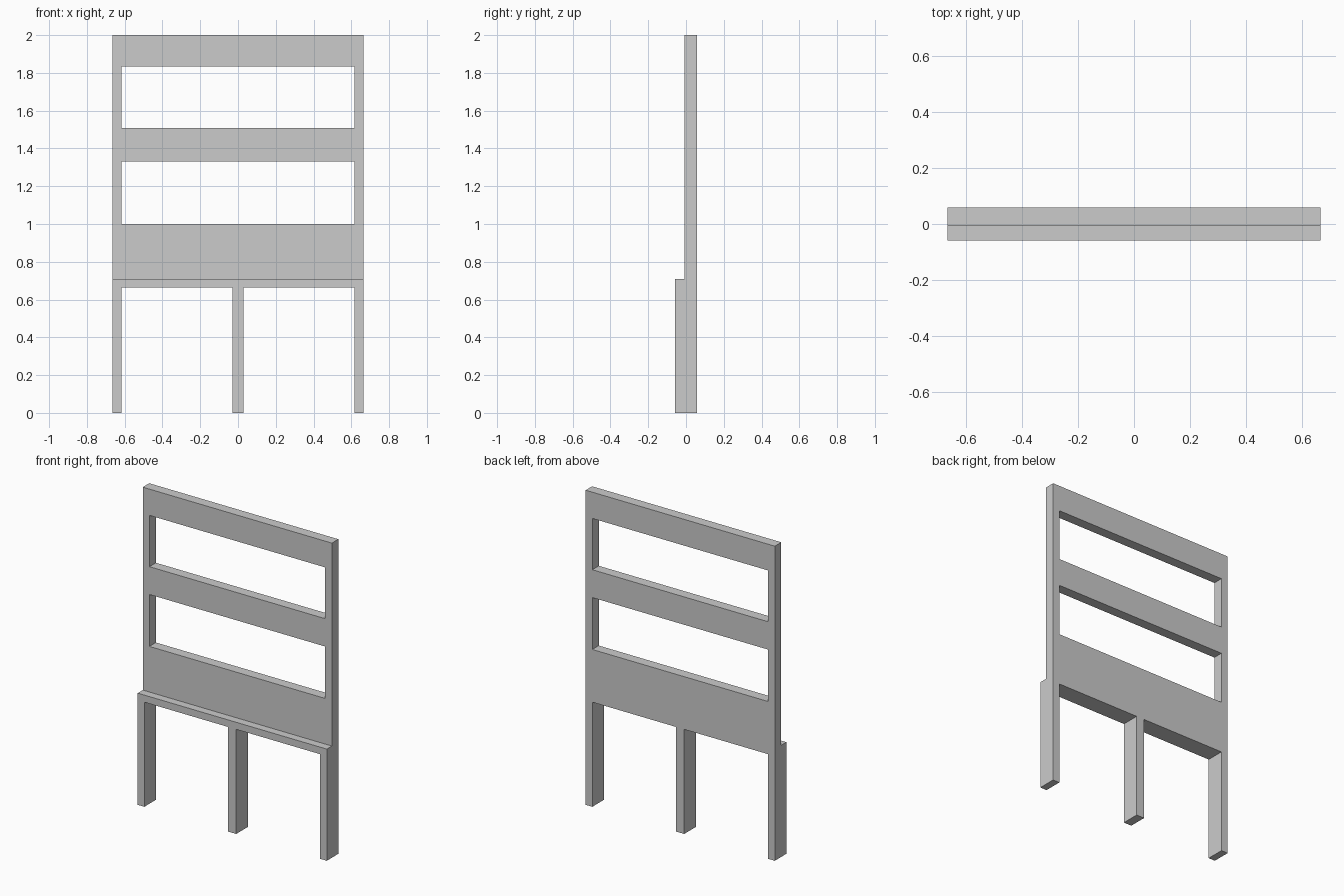
import bpy, bmesh

if "Cube" in bpy.data.objects:
    bpy.data.objects.remove(bpy.data.objects["Cube"])

HALF_W, INNER = 0.665, 0.618      # outer and inner half width
FRONT, STEP, BACK = -0.058, -0.007, 0.058

# Stepped side profile (y, z), swept along the width
profile = [(FRONT, 0), (BACK, 0), (BACK, 2), (STEP, 2), (STEP, 0.71), (FRONT, 0.71)]
bm = bmesh.new()
face = bm.faces.new([bm.verts.new((-HALF_W, y, z)) for y, z in profile])
swept = bmesh.ops.extrude_face_region(bm, geom=[face])["geom"]
bmesh.ops.translate(bm, vec=(2 * HALF_W, 0, 0),
                    verts=[g for g in swept if isinstance(g, bmesh.types.BMVert)])
bmesh.ops.recalc_face_normals(bm, faces=bm.faces)
mesh = bpy.data.meshes.new("slatted_frame")
bm.to_mesh(mesh)
bm.free()
frame = bpy.data.objects.new("slatted_frame", mesh)
bpy.context.collection.objects.link(frame)


def cut_opening(name, x0, x1, z0, z1):
    """Cut a rectangular opening right through the frame."""
    bpy.ops.mesh.primitive_cube_add(size=1, location=((x0 + x1) / 2, 0, (z0 + z1) / 2))
    cutter = bpy.context.object
    cutter.name = name
    cutter.scale = (x1 - x0, 0.5, z1 - z0)
    cutter.hide_render = True
    mod = frame.modifiers.new(name, 'BOOLEAN')
    mod.operation = 'DIFFERENCE'
    mod.solver = 'EXACT'
    mod.object = cutter
    bpy.context.view_layer.objects.active = frame
    bpy.ops.object.modifier_apply(modifier=mod.name)
    bpy.data.objects.remove(cutter)


# Openings between the rails
cut_opening("upper_opening", -INNER, INNER, 1.507, 1.833)
cut_opening("lower_opening", -INNER, INNER, 1.0, 1.33)

# Gaps between the three legs
cut_opening("left_leg_gap", -INNER, -0.028, -0.2, 0.665)
cut_opening("right_leg_gap", 0.028, INNER, -0.2, 0.665)
